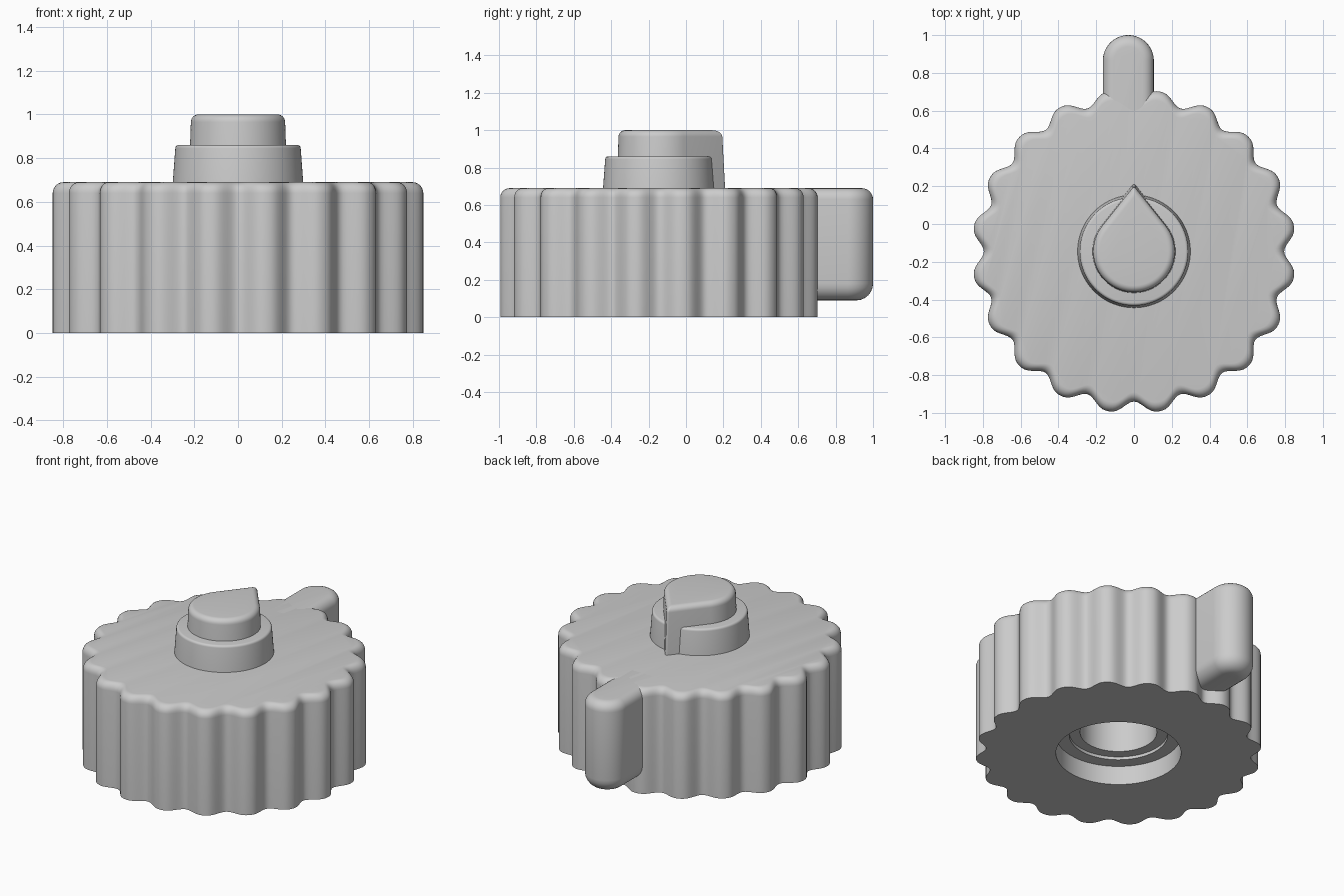
import bpy, bmesh
from math import sin, cos, pi, radians, acos

if "Cube" in bpy.data.objects:
    bpy.data.objects.remove(bpy.data.objects["Cube"], do_unlink=True)

GREY = (0.6, 0.6, 0.6, 1)
mat = bpy.data.materials.new("plain grey")
mat.use_nodes = True
mat.diffuse_color = GREY
mat.node_tree.nodes["Principled BSDF"].inputs["Base Color"].default_value = GREY

CY = -0.145      # wheel centre in y
LOBES = 20
SEG = LOBES * 16


def loft(name, rings):
    """Skin a stack of equal-length rings and cap both ends."""
    bm = bmesh.new()
    loops = [[bm.verts.new(p) for p in ring] for ring in rings]
    for a, b in zip(loops, loops[1:]):
        for i in range(len(a)):
            j = (i + 1) % len(a)
            bm.faces.new((a[i], a[j], b[j], b[i]))
    bm.faces.new(loops[0][::-1])
    bm.faces.new(loops[-1])
    bmesh.ops.recalc_face_normals(bm, faces=bm.faces)
    mesh = bpy.data.meshes.new(name)
    bm.to_mesh(mesh)
    bm.free()
    mesh.materials.append(mat)
    ob = bpy.data.objects.new(name, mesh)
    bpy.context.collection.objects.link(ob)
    bpy.ops.object.select_all(action="DESELECT")
    ob.select_set(True)
    bpy.context.view_layer.objects.active = ob
    bpy.ops.object.shade_smooth_by_angle(angle=radians(35))
    return ob


def rounded_edge(z, radius, steps=6):
    """(inset, height) pairs of a quarter round ending at height z."""
    angles = [pi / 2 * k / steps for k in range(steps + 1)]
    return [(radius * (1 - cos(a)), z - radius * (1 - sin(a))) for a in angles]


def circle(r, z):
    return [(r * cos(2 * pi * i / SEG), CY + r * sin(2 * pi * i / SEG), z) for i in range(SEG)]


def scallop(inset, z):
    ring = []
    for i in range(SEG):
        a = 2 * pi * i / SEG
        notch = ((1 + cos(LOBES * a)) / 2) ** 1.3
        r = 0.857 - 0.062 * notch - inset
        ring.append((r * cos(a), CY + r * sin(a), z))
    return ring


# Scalloped wheel with a stepped bore underneath
bore = [(0.23, 0.6), (0.23, 0.145), (0.295, 0.145), (0.295, 0.125), (0.375, 0.125), (0.375, 0)]
rim = [(0, 0)] + rounded_edge(0.69, 0.05)
loft("scalloped_wheel", [circle(r, z) for r, z in bore] + [scallop(t, z) for t, z in rim])

# Tapered collar on top
collar = [(0.3, 0.67)] + [(0.287 - t, z) for t, z in rounded_edge(0.86, 0.015, 4)]
loft("collar", [circle(r, z) for r, z in collar])


# Teardrop pointer
def teardrop(scale, z):
    big, tip, dist = 0.226, 0.012, 0.343
    a = acos((big - tip) / dist)
    ring = []
    for i in range(65):
        t = pi / 2 + a + (2 * pi - 2 * a) * i / 64
        ring.append((scale * big * cos(t), CY + scale * big * sin(t), z))
    for i in range(9):
        t = pi / 2 - a + 2 * a * i / 8
        ring.append((scale * tip * cos(t), CY + scale * (dist + tip * sin(t)), z))
    return ring


loft("pointer", [teardrop(1, 0.67)] +
     [teardrop(0.955 - t / 0.226, z) for t, z in rounded_edge(1.0, 0.035)])


# Round-ended tab at the back
def tab(inset, z):
    r = 0.135 - inset
    arc = [(-0.03 + r * cos(pi * i / 32), 0.865 + r * sin(pi * i / 32), z) for i in range(33)]
    return arc + [(-0.03 - r, 0.5, z), (-0.03 + r, 0.5, z)]


under = [(t, 0.09 - z) for t, z in reversed(rounded_edge(0, 0.09))]
loft("back_tab", [tab(t, z) for t, z in under + rounded_edge(0.69, 0.06)])
